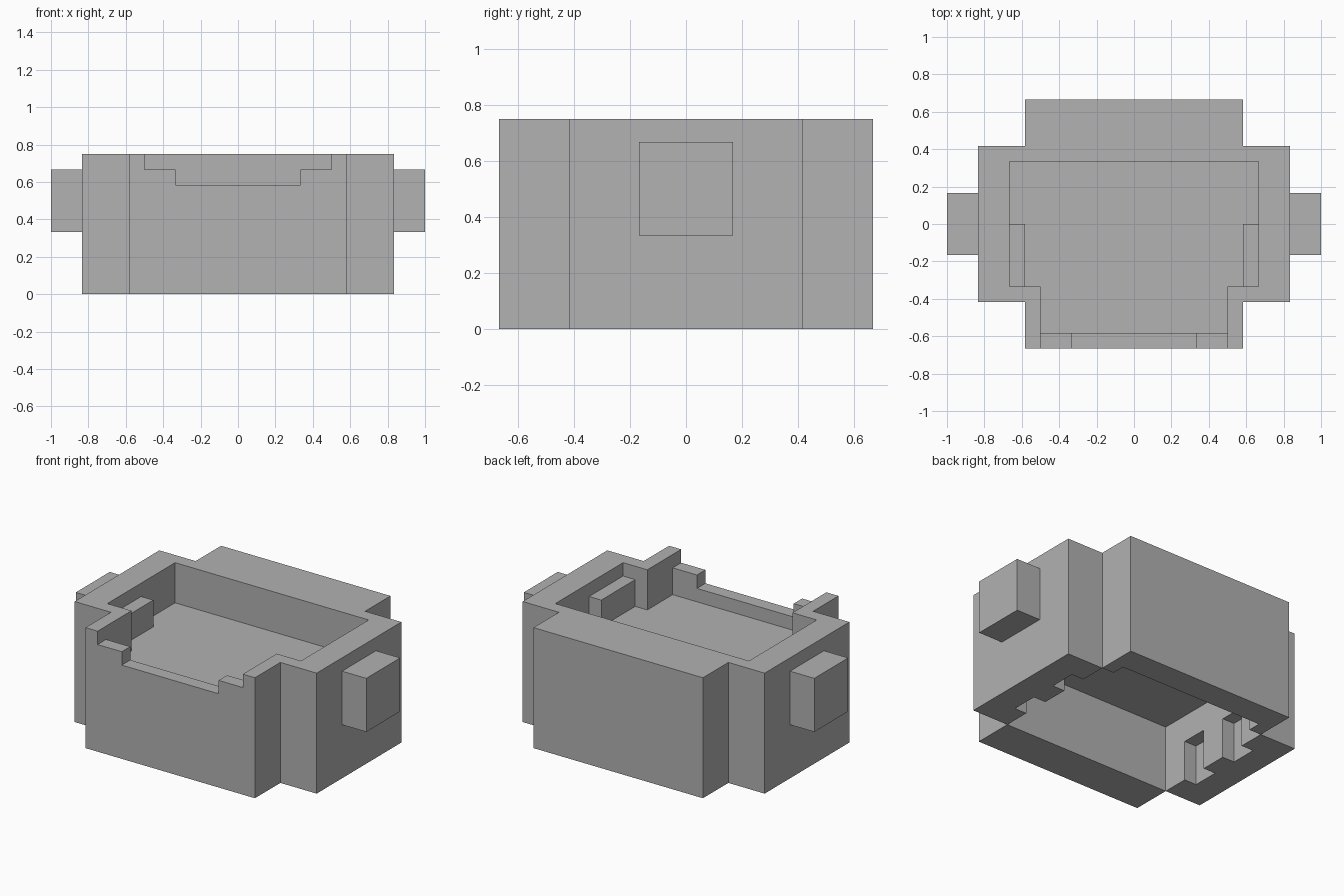
import bpy
import bmesh

U = 1 / 12  # modelling unit

cube = bpy.data.objects.get("Cube")
if cube:
    bpy.data.objects.remove(cube, do_unlink=True)

grey = bpy.data.materials.new("plain_grey")
grey.use_nodes = True
colour = (0.445, 0.445, 0.445, 1)
grey.diffuse_color = colour
grey.node_tree.nodes["Principled BSDF"].inputs["Base Color"].default_value = colour


def prism(name, outline, z0, z1):
    """Extrude a flat outline from z0 to z1."""
    bm = bmesh.new()
    base = bm.faces.new([bm.verts.new((x * U, y * U, z0 * U)) for x, y in outline])
    top = bmesh.ops.extrude_face_region(bm, geom=[base])["geom"]
    for v in top:
        if isinstance(v, bmesh.types.BMVert):
            v.co.z = z1 * U
    bmesh.ops.recalc_face_normals(bm, faces=bm.faces)
    mesh = bpy.data.meshes.new(name)
    bm.to_mesh(mesh)
    bm.free()
    mesh.materials.append(grey)
    obj = bpy.data.objects.new(name, mesh)
    bpy.context.collection.objects.link(obj)
    return obj


def box(name, x0, x1, y0, y1, z0, z1):
    return prism(name, [(x0, y0), (x1, y0), (x1, y1), (x0, y1)], z0, z1)


# Cross-shaped outer shell
quarter = [(10, 0), (10, 5), (7, 5), (7, 8)]
right_half = [(x, -y) for x, y in quarter[:0:-1]] + quarter[1:]
outline = right_half + [(-x, y) for x, y in reversed(right_half)]
body = prism("body_shell", outline, 0, 9)

# Hollows: half width, y range, z range
hollows = {
    "upper_tray": (8, -4, 4, 6, 10),
    "tray_front": (6, -7, 0, 6, 10),
    "front_wide_notch": (6, -9, -1, 8, 10),
    "front_deep_notch": (4, -9, -1, 7, 10),
    "lower_cavity": (7, -5, 5, -1, 5),
    "front_side_slots": (8, -3, -1, -1, 3),
    "rear_side_slots": (8, 1, 3, -1, 3),
    "rear_recess": (6, 0, 6, -1, 3),
}
for name, (w, y0, y1, z0, z1) in hollows.items():
    cutter = box(name + "_cutter", -w, w, y0, y1, z0, z1)
    cutter.hide_render = True
    cutter.display_type = "WIRE"
    cutter.hide_set(True)
    mod = body.modifiers.new(name, "BOOLEAN")
    mod.operation = "DIFFERENCE"
    mod.solver = "EXACT"
    mod.object = cutter

# Side lugs outside and ledges inside the tray
for side, s in (("left", 1), ("right", -1)):
    box(side + "_side_lug", *sorted((10 * s, 12 * s)), -2, 2, 4, 8)
    box(side + "_inner_ledge", *sorted((7 * s, 8 * s)), -4, 0, 6, 8)
